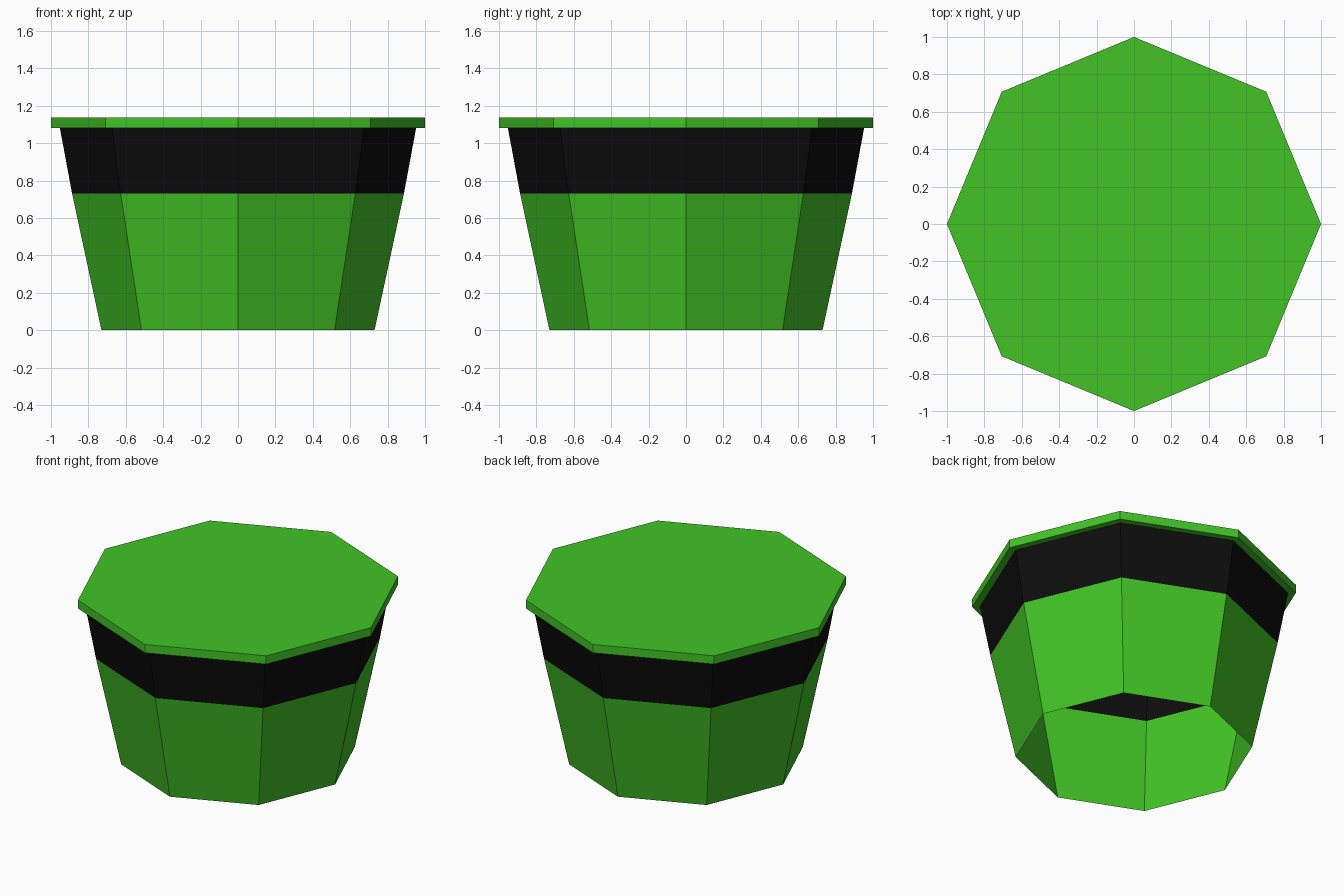
import bpy
import bmesh
from math import cos, sin, tau

SIDES = 8

cube = bpy.data.objects.get("Cube")
if cube:
    bpy.data.objects.remove(cube, do_unlink=True)


def make_material(name, rgb):
    mat = bpy.data.materials.new(name)
    mat.use_nodes = True
    color = (*rgb, 1.0)
    mat.diffuse_color = color
    mat.node_tree.nodes["Principled BSDF"].inputs["Base Color"].default_value = color
    return mat


green = make_material("leaf green", (0.054, 0.55, 0.019))
black = make_material("black", (0.004, 0.004, 0.004))


def octagon_part(name, profile, mat, capped=False):
    """Sweep a (radius, z) profile around z, with corners on the axes."""
    bm = bmesh.new()
    rings = [[bm.verts.new((r * cos(tau * i / SIDES), r * sin(tau * i / SIDES), z))
              for i in range(SIDES)] for r, z in profile]
    for low, high in zip(rings, rings[1:]):
        for i in range(SIDES):
            j = (i + 1) % SIDES
            bm.faces.new((low[i], low[j], high[j], high[i]))
    if capped:
        bm.faces.new(rings[0][::-1])
        bm.faces.new(rings[-1])
    mesh = bpy.data.meshes.new(name)
    bm.to_mesh(mesh)
    bm.free()
    mesh.materials.append(mat)
    obj = bpy.data.objects.new(name, mesh)
    bpy.context.collection.objects.link(obj)
    return obj


# Flared wall, a thin shell open at the bottom
octagon_part("lower_wall", [(0.73, 0.0), (0.887, 0.73)], green)

# Dark band under the lid
octagon_part("upper_band", [(0.887, 0.73), (0.952, 1.08)], black)

# Solid overhanging lid
octagon_part("lid", [(1.0, 1.08), (1.0, 1.137)], green, capped=True)
